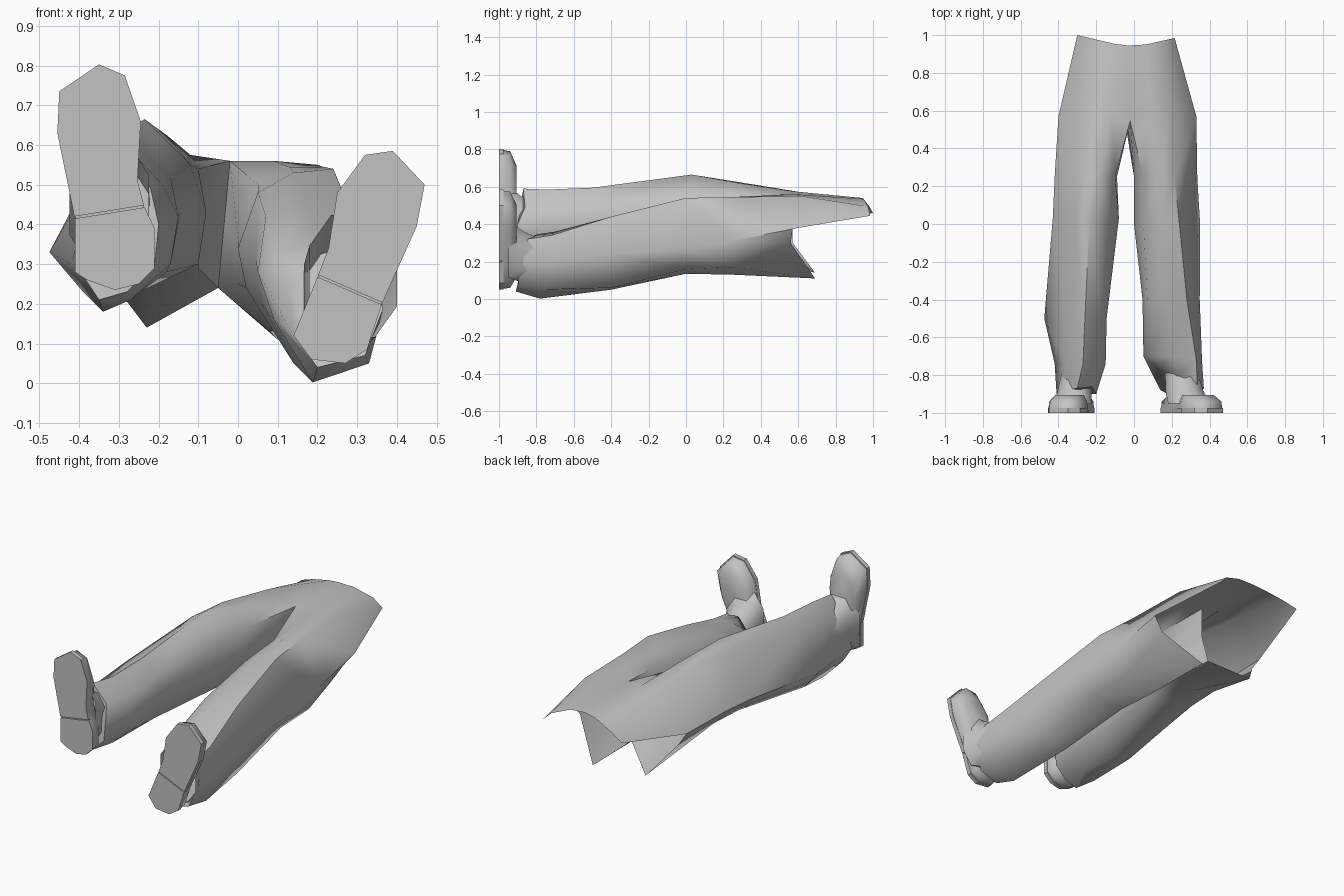
import bpy, bmesh
from mathutils import Vector

old = bpy.data.objects.get("Cube")
if old:
    bpy.data.objects.remove(old, do_unlink=True)

grey = bpy.data.materials.new("plain grey")
grey.use_nodes = True
COL = (0.54, 0.54, 0.54, 1)
grey.diffuse_color = COL
grey.node_tree.nodes["Principled BSDF"].inputs["Base Color"].default_value = COL


def finish(name, bm, angle=0.6):
    """Weld, orient and shade a bmesh, then link it as an object."""
    bmesh.ops.remove_doubles(bm, verts=bm.verts, dist=0.0005)
    bmesh.ops.recalc_face_normals(bm, faces=bm.faces)
    mesh = bpy.data.meshes.new(name)
    bm.to_mesh(mesh)
    bm.free()
    mesh.materials.append(grey)
    ob = bpy.data.objects.new(name, mesh)
    bpy.context.collection.objects.link(ob)
    bpy.ops.object.select_all(action='DESELECT')
    bpy.context.view_layer.objects.active = ob
    ob.select_set(True)
    bpy.ops.object.shade_smooth_by_angle(angle=angle)


def loft(bm, rings, closed=True):
    """Join successive rings of points with quads."""
    rows = [[bm.verts.new(p) for p in r] for r in rings]
    n = len(rows[0])
    for a, b in zip(rows, rows[1:]):
        for i in range(n if closed else n - 1):
            j = (i + 1) % n
            bm.faces.new((a[i], a[j], b[j], b[i]))
    return rows


def section(y, pts):
    return [(x, y, z) for x, z in pts]


# Trouser legs: rings run inner top, inner, inner bottom, bottom,
# outer bottom, outer, outer top, top
F, M, B = (-.02, .545, .56), (-.035, .525, .4), (-.05, .56, .24)

left_crotch = [F, M, B, (.10, .69, .11), (.27, .56, .30), (.33, .57, .375),
               (.20, .62, .55), (.09, .58, .56)]
left_leg = [
    left_crotch,
    section(.25, [(.05, .50), (0, .36), (0, .25), (.08, .13),
                  (.27, .17), (.335, .31), (.215, .545), (.13, .545)]),
    section(0, [(.05, .48), (0, .34), (.02, .24), (.09, .135),
                (.27, .16), (.35, .27), (.24, .54), (.14, .53)]),
    section(-.4, [(.07, .42), (.045, .31), (.06, .20), (.14, .05),
                  (.28, .06), (.348, .24), (.28, .44), (.17, .44)]),
    [(.09, -.7, .33), (.05, -.7, .28), (.09, -.72, .16), (.188, -.78, .002),
     (.33, -.76, .05), (.36, -.72, .20), (.33, -.72, .34), (.20, -.7, .36)],
    [(.14, -.76, .29), (.13, -.77, .24), (.14, -.88, .12), (.20, -.91, .04),
     (.32, -.90, .07), (.37, -.87, .20), (.335, -.85, .32), (.23, -.80, .345)],
]

right_crotch = [F, M, B, (-.23, .69, .14), (-.35, .57, .30), (-.40, .57, .375),
                (-.24, .62, .57), (-.12, .58, .575)]
right_leg = [
    right_crotch,
    section(.25, [(-.10, .54), (-.09, .42), (-.10, .29), (-.22, .26),
                  (-.35, .30), (-.42, .385), (-.27, .63), (-.18, .625)]),
    section(.03, [(-.12, .55), (-.08, .43), (-.10, .30), (-.23, .27),
                  (-.35, .29), (-.43, .375), (-.31, .62), (-.235, .665)]),
    section(-.5, [(-.17, .52), (-.145, .43), (-.18, .28), (-.29, .21),
                  (-.39, .23), (-.475, .33), (-.36, .55), (-.26, .595)]),
    section(-.74, [(-.19, .50), (-.15, .42), (-.17, .30), (-.27, .21),
                   (-.34, .18), (-.42, .30), (-.36, .53), (-.27, .585)]),
    [(-.22, -.86, .49), (-.20, -.90, .40), (-.21, -.90, .30), (-.28, -.90, .23),
     (-.35, -.90, .21), (-.41, -.90, .30), (-.38, -.88, .45), (-.30, -.87, .59)],
]

# Front panel up to the waist, open at the back
front_low = [right_crotch[5], right_crotch[6], right_crotch[7], F,
             left_crotch[7], left_crotch[6], left_crotch[5]]
waist = [(-.30, 1.0, .46), (-.215, .98, .495), (-.10, .953, .53), (-.03, .945, .54),
         (.06, .95, .535), (.165, .973, .495), (.215, .985, .445)]

bm = bmesh.new()
for leg in (left_leg, right_leg):
    # Close each hem around the ankle
    bm.faces.new(loft(bm, leg)[-1])
loft(bm, [front_low, waist], closed=False)
finish("trousers", bm, 1.05)


# Shoes: outlines start at one end of the heel line and run around the heel,
# then from the other end around the toe
def shoe(side, heel, toe, ankle, ankle_size, lean):
    outline = heel + toe
    # Two flat sole plates with a narrow groove between them
    for part, pts in (("heel_sole", heel), ("front_sole", toe)):
        bm = bmesh.new()
        rows = loft(bm, [section(-1.0, pts), section(-.975, pts)])
        bm.faces.new(rows[0])
        bm.faces.new(rows[1])
        finish(side + part, bm)
    # Rounded upper drawn in toward the instep
    c = sum((Vector(p) for p in outline), Vector((0, 0))) / len(outline)

    def ring(y, s):
        return section(y, [c + (Vector(p) - c) * s for p in outline])
    bm = bmesh.new()
    rows = loft(bm, [ring(-.985, .985), ring(-.94, .96), ring(-.905, .72)])
    bm.faces.new(rows[0])
    bm.faces.new(rows[-1])
    finish(side + "shoe_upper", bm, 1.0)
    # Ankle and instep sloping back into the trouser leg
    w, h = ankle_size
    octagon = [(-.5, -1), (.5, -1), (1, -.5), (1, .5), (.5, 1), (-.5, 1), (-1, .5), (-1, -.5)]

    def collar(y, s, k):
        a = Vector(ankle) + Vector(lean) * k
        return section(y, [(a.x + u * w * s, a.y + v * h * s) for u, v in octagon])
    bm = bmesh.new()
    rows = loft(bm, [collar(-.95, 1.1, 1), collar(-.88, 1.0, .4), collar(-.78, .85, 0)])
    bm.faces.new(rows[-1])
    finish(side + "ankle", bm, 1.0)


shoe("left_",
     [(.20, .268), (.14, .12), (.185, .06), (.27, .05), (.325, .085), (.362, .198)],
     [(.364, .203), (.45, .395), (.47, .50), (.39, .585), (.32, .575),
      (.25, .48), (.228, .34), (.202, .273)],
     (.25, .20), (.10, .14), (.04, .07))
shoe("right_",
     [(-.41, .415), (-.41, .28), (-.38, .26), (-.31, .235), (-.25, .25), (-.21, .29),
      (-.21, .39), (-.235, .443)],
     [(-.237, .448), (-.253, .51), (-.245, .66), (-.285, .775), (-.35, .803),
      (-.45, .735), (-.455, .63), (-.412, .42)],
     (-.305, .38), (.09, .14), (-.02, .07))
